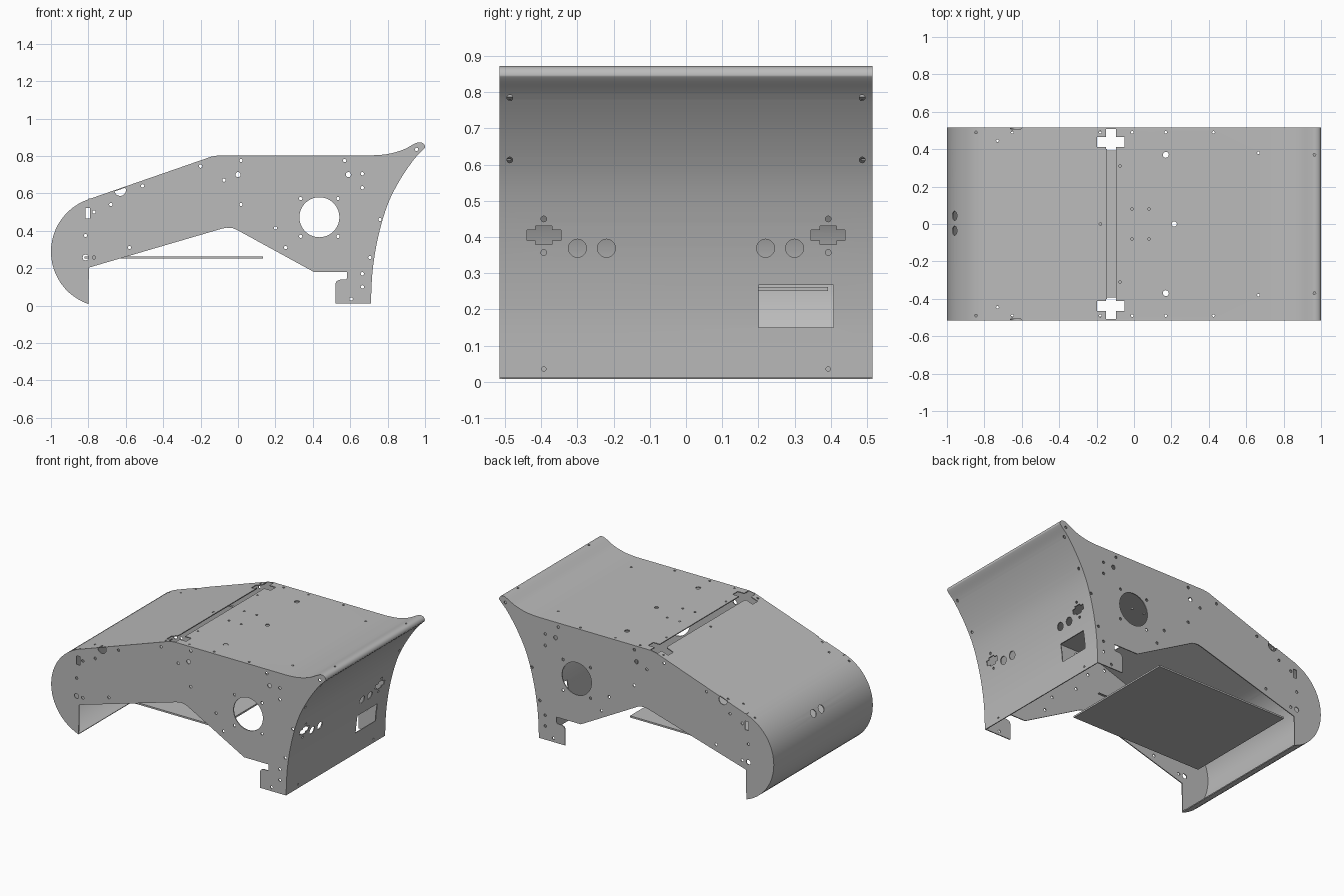
import bpy, bmesh, math
from mathutils import Vector

if bpy.data.objects.get("Cube"):
    bpy.data.objects.remove(bpy.data.objects["Cube"])

steel = bpy.data.materials.new("grey_sheet_steel")
steel.use_nodes = True
GREY = (0.5, 0.5, 0.5, 1)
steel.diffuse_color = GREY
steel.node_tree.nodes["Principled BSDF"].inputs["Base Color"].default_value = GREY

HALF, T = 0.515, 0.006


def place(axis, a, b, d):
    return {"x": (d, a, b), "y": (a, d, b), "z": (a, b, d)}[axis]


def prism(bm, pts, axis, lo, hi):
    """Extrude a flat outline between two depths along an axis."""
    rings = [[bm.verts.new(place(axis, a, b, d)) for a, b in pts] for d in (lo, hi)]
    bm.faces.new(rings[0][::-1])
    bm.faces.new(rings[1])
    for i in range(len(pts)):
        j = (i + 1) % len(pts)
        bm.faces.new((rings[0][i], rings[0][j], rings[1][j], rings[1][i]))


def finish(bm, name):
    bmesh.ops.recalc_face_normals(bm, faces=bm.faces)
    me = bpy.data.meshes.new(name)
    bm.to_mesh(me)
    bm.free()
    ob = bpy.data.objects.new(name, me)
    me.materials.append(steel)
    bpy.context.collection.objects.link(ob)
    return ob


def circle(a, b, r):
    n = 40 if r > 0.05 else 20 if r > 0.02 else 12
    return [(a + r * math.cos(math.tau * i / n), b + r * math.sin(math.tau * i / n))
            for i in range(n)]


def box(a0, a1, b0, b1):
    return [(a0, b0), (a1, b0), (a1, b1), (a0, b1)]


def cross(a, b, w, h, p, q):
    """Plus outline: wide arm w by q, tall arm p by h (half sizes)."""
    quarter = [(w, q), (p, q), (p, h)]
    pts = quarter + [(-x, y) for x, y in quarter[::-1]]
    pts += [(-x, -y) for x, y in pts]
    return [(a + x, b + y) for x, y in pts]


def smooth(pts, n=5):
    """Catmull-Rom curve through the points."""
    v = [Vector(p) for p in pts]
    v = [2 * v[0] - v[1]] + v + [2 * v[-1] - v[-2]]
    out = []
    for i in range(1, len(v) - 2):
        a, b, c, d = v[i - 1:i + 3]
        for k in range(n):
            t = k / n
            out.append(tuple(0.5 * (2 * b + (c - a) * t + (2 * a - 5 * b + 4 * c - d) * t ** 2
                                    + (3 * b - a - 3 * c + d) * t ** 3)))
    return out + [tuple(pts[-1])]


def cut(ob, cutter):
    m = ob.modifiers.new("cut", "BOOLEAN")
    m.object, m.solver, m.use_self = cutter, "EXACT", True
    bpy.context.view_layer.update()
    me = bpy.data.meshes.new_from_object(
        ob.evaluated_get(bpy.context.evaluated_depsgraph_get()))
    ob.modifiers.clear()
    ob.data = me


def soften(ob):
    bpy.ops.object.select_all(action="DESELECT")
    ob.select_set(True)
    bpy.context.view_layer.objects.active = ob
    bpy.ops.object.shade_smooth_by_angle(angle=math.radians(25))


# Housing outline: rear bulge, sloping lid, flat lid, nose, curved end
R, CX, CZ = 0.296, -0.704, 0.288
sweep = math.acos((0.8 + CX) / R)
path = []
for i in range(25):
    a = math.pi + sweep - 2 * sweep * i / 24
    path.append((CX + R * math.cos(a), CZ + R * math.sin(a)))
path += [(-0.14, 0.797), (-0.1, 0.803)]
path += smooth([(0.72, 0.803), (0.8, 0.81), (0.88, 0.832), (0.94, 0.863), (0.967, 0.873),
                (0.99, 0.867), (1, 0.85), (0.992, 0.835), (0.94, 0.78), (0.865, 0.67),
                (0.8, 0.54), (0.75, 0.37), (0.72, 0.19), (0.71, 0.01)])

# Wrapped skin between the side plates
inner = []
for i, p in enumerate(path):
    d = Vector(path[min(i + 1, len(path) - 1)]) - Vector(path[max(i - 1, 0)])
    d.normalize()
    inner.append((p[0] + d.y * T, p[1] - d.x * T))
bm = bmesh.new()
prism(bm, path + inner[::-1], "y", -HALF + T, HALF - T)
skin = finish(bm, "wrapped_skin")

# Lid slot, hinge notches and screw holes
bm = bmesh.new()
prism(bm, box(-0.145, -0.097, -0.402, 0.402), "z", 0.6, 1)
lid_holes = [(-0.845, 0.49), (-0.65, 0.49), (-0.73, 0.445), (-0.18, 0.49), (-0.01, 0.49),
             (0.17, 0.49), (0.425, 0.49), (0.665, 0.38), (0.965, 0.37), (-0.075, 0.31),
             (-0.01, 0.08), (0.08, 0.08)]
for s in (-1, 1):
    prism(bm, cross(-0.123, s * 0.4575, 0.073, 0.0575, 0.026, 0.001), "z", 0.6, 1)
    prism(bm, box(-0.197, -0.051, *sorted((s * 0.412, s * 0.466))), "z", 0.59, 1.01)
    for x, y in lid_holes:
        prism(bm, circle(x, s * y, 0.007), "z", 0.85 if x > 0.9 else 0.5, 1.1)
    prism(bm, circle(0.17, s * 0.37, 0.016), "z", 0.6, 1.1)
prism(bm, circle(-0.18, 0, 0.007), "z", 0.6, 1.1)
prism(bm, circle(0.215, 0, 0.014), "z", 0.6, 1.1)

# Curved end: plus openings, button holes, display window
for s in (-1, 1):
    prism(bm, cross(s * 0.393, 0.405, 0.047, 0.026, 0.023, 0.015), "x", 0.5, 1.1)
    for y, z, r in [(0.487, 0.785, 0.008), (0.487, 0.613, 0.008), (0.393, 0.45, 0.008),
                    (0.393, 0.357, 0.008), (0.393, 0.035, 0.006),
                    (0.3, 0.369, 0.025), (0.22, 0.369, 0.025)]:
        prism(bm, circle(s * y, z, r), "x", 0.5, 1.1)
prism(bm, box(0.2, 0.408, 0.15, 0.267), "x", 0.5, 1.1)

# Pair of holes in the rear bulge, drilled square to its surface
for y in (-0.036, 0.044):
    spot = Vector((-0.96, y, 0.437))
    axis = Vector((-0.256, 0, 0.149))
    hole = bmesh.ops.create_cone(bm, cap_ends=True, segments=20, radius1=0.025,
                                 radius2=0.025, depth=0.1)["verts"]
    turn = axis.to_track_quat("Z", "Y")
    for v in hole:
        v.co = turn @ v.co + spot
cutter = finish(bm, "skin_cutter")
cut(skin, cutter)
bpy.data.objects.remove(cutter)
soften(skin)

# Side plate holes
bm = bmesh.new()
plate_holes = [(0.016, 0.775), (-0.2, 0.745), (-0.075, 0.67), (0.016, 0.54), (-0.51, 0.64),
               (-0.68, 0.54), (-0.77, 0.5), (-0.815, 0.375), (-0.77, 0.257), (-0.58, 0.31),
               (0.2, 0.415), (0.255, 0.31), (0.335, 0.37), (0.535, 0.37), (0.335, 0.572),
               (0.535, 0.572), (0.57, 0.775), (0.665, 0.705), (0.665, 0.63), (0.76, 0.46),
               (0.705, 0.257), (0.665, 0.17), (0.665, 0.1), (0.605, 0.035), (0.955, 0.835)]
for x, z in plate_holes:
    prism(bm, circle(x, z, 0.009), "y", -1, 1)
for x, z, r in [(0, 0.7, 0.014), (0.59, 0.7, 0.014), (-0.815, 0.257, 0.016),
                (-0.63, 0.617, 0.031), (0.435, 0.472, 0.107)]:
    prism(bm, circle(x, z, r), "y", -1, 1)
prism(bm, box(-0.815, -0.791, 0.465, 0.522), "y", -1, 1)
cutter = finish(bm, "plate_cutter")

# Side plates with arched lower edge and hooked foot
lower = [(0.52, 0.01), (0.52, 0.115), (0.528, 0.131), (0.545, 0.138), (0.575, 0.138),
         (0.583, 0.146), (0.583, 0.18), (0.405, 0.18), (-0.01, 0.407), (-0.03, 0.414),
         (-0.06, 0.416), (-0.09, 0.41), (-0.797, 0.203)]
for s, side in ((-1, "front"), (1, "back")):
    bm = bmesh.new()
    prism(bm, path + lower, "y", *sorted((s * HALF, s * (HALF - T))))
    plate = finish(bm, side + "_side_plate")
    cut(plate, cutter)
    soften(plate)
    # Narrow ledge under the sloping lid
    bm = bmesh.new()
    prism(bm, box(-0.8, -0.15, 0.568, 0.571), "y", *sorted((s * HALF, s * (HALF - 0.02))))
    finish(bm, side + "_ledge")
bpy.data.objects.remove(cutter)

# Inner shelf
bm = bmesh.new()
prism(bm, box(-0.82, 0.133, 0.251, 0.262), "y", -0.392, 0.392)
finish(bm, "inner_shelf")
